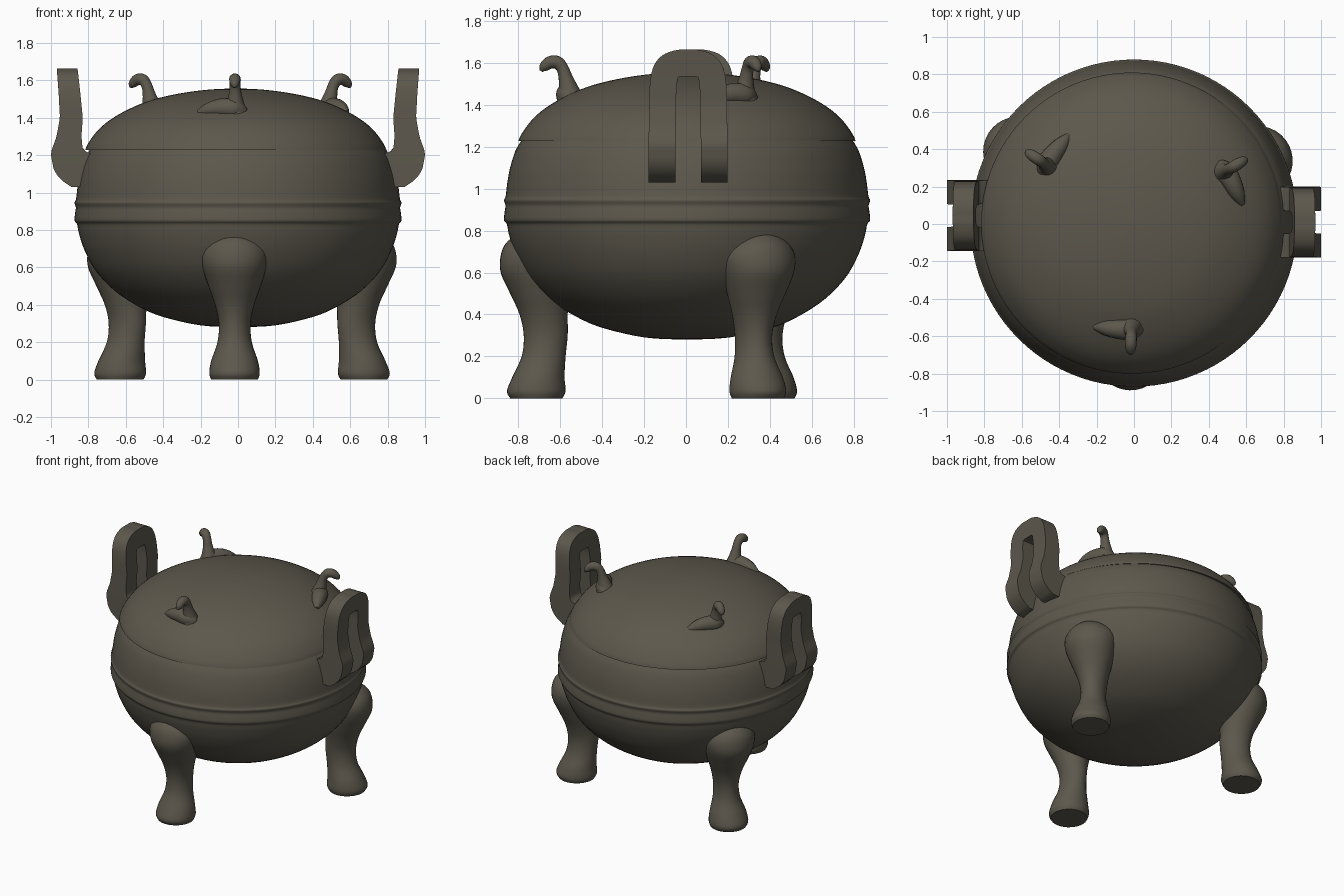
import bpy, bmesh
from math import sin, cos, pi, radians
from mathutils import Vector, Matrix

cube = bpy.data.objects.get("Cube")
if cube:
    bpy.data.objects.remove(cube, do_unlink=True)

# Single aged metal colour
bronze = bpy.data.materials.new("aged_bronze")
bronze.use_nodes = True
COLOUR = (0.108, 0.097, 0.073, 1)
bronze.diffuse_color = COLOUR
shader = next(n for n in bronze.node_tree.nodes if n.type == 'BSDF_PRINCIPLED')
shader.inputs["Base Color"].default_value = COLOUR
shader.inputs["Roughness"].default_value = 0.7


def resample(stations, steps=5):
    """Smooth curve through the stations, any number of values each."""
    s = [stations[0]] + list(stations) + [stations[-1]]
    out = []
    for a, b, c, d in zip(s, s[1:], s[2:], s[3:]):
        for k in range(steps):
            t = k / steps
            out.append(tuple(
                0.5 * (2 * q + (r - p) * t + (2 * p - 5 * q + 4 * r - u) * t * t
                       + (3 * q - p - 3 * r + u) * t ** 3)
                for p, q, r, u in zip(a, b, c, d)))
    return out + [tuple(stations[-1])]


def loft(name, rings, matrix=None, angle=40):
    """Skin closed rings of points and cap both ends."""
    bm = bmesh.new()
    loops = [[bm.verts.new(p) for p in ring] for ring in rings]
    n = len(loops[0])
    for a, b in zip(loops, loops[1:]):
        for i in range(n):
            j = (i + 1) % n
            bm.faces.new((a[i], a[j], b[j], b[i]))
    bm.faces.new(loops[0][::-1])
    bm.faces.new(loops[-1])
    if matrix:
        bm.transform(matrix)
    bmesh.ops.recalc_face_normals(bm, faces=bm.faces)
    mesh = bpy.data.meshes.new(name)
    bm.to_mesh(mesh)
    bm.free()
    mesh.materials.append(bronze)
    obj = bpy.data.objects.new(name, mesh)
    bpy.context.collection.objects.link(obj)
    bpy.ops.object.select_all(action='DESELECT')
    obj.select_set(True)
    bpy.context.view_layer.objects.active = obj
    bpy.ops.object.shade_smooth_by_angle(angle=radians(angle))
    return obj


def ellipse(cx, z, a, b, n):
    return [(cx + a * cos(2 * pi * i / n), b * sin(2 * pi * i / n), z)
            for i in range(n)]


def turned(name, profile, offset):
    rings = [ellipse(0, z, r, r, 96) for r, z in resample(profile, 4)]
    return loft(name, rings, Matrix.Translation(offset))


def tube(name, stations, side, matrix):
    """Round tube along a flat path; side is the normal of that plane."""
    pts = resample(stations)
    side = Vector(side)
    rings = []
    for i, (x, y, z, r) in enumerate(pts):
        d = Vector(pts[min(i + 1, len(pts) - 1)][:3]) - Vector(pts[max(i - 1, 0)][:3])
        up = d.normalized().cross(side)
        c = Vector((x, y, z))
        rings.append([c + r * (side * cos(2 * pi * k / 16) + up * sin(2 * pi * k / 16))
                      for k in range(16)])
    return loft(name, rings, matrix, 60)


# Round bowl with two low ridges about its widest part
turned("bowl", [
    (.01, .28), (.2, .29), (.4, .335), (.53, .39), (.66, .475), (.76, .58),
    (.82, .69), (.85, .78), (.86, .83), (.874, .85), (.871, .89), (.867, .92),
    (.874, .945), (.866, .965), (.858, 1.03), (.845, 1.1), (.82, 1.18),
    (.79, 1.232)], (0, .005, 0))

# Domed lid slightly overhanging the bowl rim
turned("lid", [
    (.805, 1.228), (.79, 1.262), (.74, 1.33), (.67, 1.39), (.57, 1.447),
    (.45, 1.495), (.3, 1.53), (.15, 1.55), (.01, 1.557)], (-.012, .005, 0))

# Three swelling legs: radial centre, height, radial and sideways half width
LEG = [(.715, 0, .125, .125), (.715, .035, .14, .135), (.705, .1, .125, .125),
       (.68, .2, .105, .092), (.67, .3, .105, .085), (.68, .4, .115, .105),
       (.70, .5, .14, .14), (.72, .6, .165, .172), (.71, .68, .175, .182),
       (.70, .74, .16, .15), (.69, .785, .11, .09), (.68, .8, .03, .03)]
for name, turn, shift in (("front_leg", -91.5, 0), ("back_left_leg", 27, .04),
                          ("back_right_leg", 148, .028)):
    place = Matrix.Rotation(radians(turn), 4, 'Z') @ Matrix.Translation((shift, 0, 0))
    loft(name, [ellipse(*s, 32) for s in resample(LEG)], place, 50)

# Three small bird-shaped knobs on the lid, each with a side mound
NECK = [(.55, 0, 1.42, .07), (.56, 0, 1.47, .05), (.575, 0, 1.53, .034),
        (.59, 0, 1.575, .029), (.615, 0, 1.603, .031), (.65, 0, 1.603, .03),
        (.68, 0, 1.58, .023), (.692, 0, 1.562, .008)]
MOUND = [(.56, .05, 1.42, .03), (.565, 0, 1.445, .055), (.565, -.07, 1.452, .052),
         (.56, -.14, 1.442, .04), (.555, -.2, 1.425, .015)]
for name, turn in (("front", -91.5), ("left", 30), ("right", 146)):
    spin = Matrix.Rotation(radians(turn), 4, 'Z')
    tube(name + "_knob", NECK, (0, 1, 0), spin)
    tube(name + "_knob_mound", MOUND, (1, 0, 0), spin)

# Upright loop handles: height, inner and outer distance from the middle
SIDE = [(1.0, .76, .86), (1.03, .76, .89), (1.07, .76, .95), (1.12, .76, .985),
        (1.2, .76, 1.0), (1.225, .83, .997), (1.3, .837, .97), (1.4, .83, .952),
        (1.55, .845, .96), (1.7, .862, .972)]
HALF = [(.125, 1.03), (.125, 1.2), (.122, 1.35), (.118, 1.5), (.098, 1.573),
        (.05, 1.598)]
LOOP = HALF + [(0, 1.6)] + [(-y, z) for y, z in reversed(HALF)]


def depth(z):
    for (z0, a0, b0), (z1, a1, b1) in zip(SIDE, SIDE[1:]):
        if z <= z1:
            t = (z - z0) / (z1 - z0)
            return a0 + (a1 - a0) * t, b0 + (b1 - b0) * t
    return SIDE[-1][1:]


def handle(name, side, shift):
    path = [Vector(p) for p in resample(LOOP, 8)]
    rings = []
    for i, p in enumerate(path):
        d = (path[min(i + 1, len(path) - 1)] - path[max(i - 1, 0)]).normalized()
        out = Vector((-d.y, d.x)) * .064
        a, b = p + out, p - out
        (a_in, a_out), (b_in, b_out) = depth(a.y), depth(b.y)
        rings.append([(side * x, q.x + shift, q.y) for x, q in
                      ((a_in, a), (a_out, a), (b_out, b), (b_in, b))])
    obj = loft(name, rings, angle=50)
    bevel = obj.modifiers.new("soft_edges", 'BEVEL')
    bevel.width = .022
    bevel.segments = 3
    bevel.limit_method = 'ANGLE'
    bevel.angle_limit = radians(50)


handle("left_handle", 1, .01)
handle("right_handle", -1, .045)
